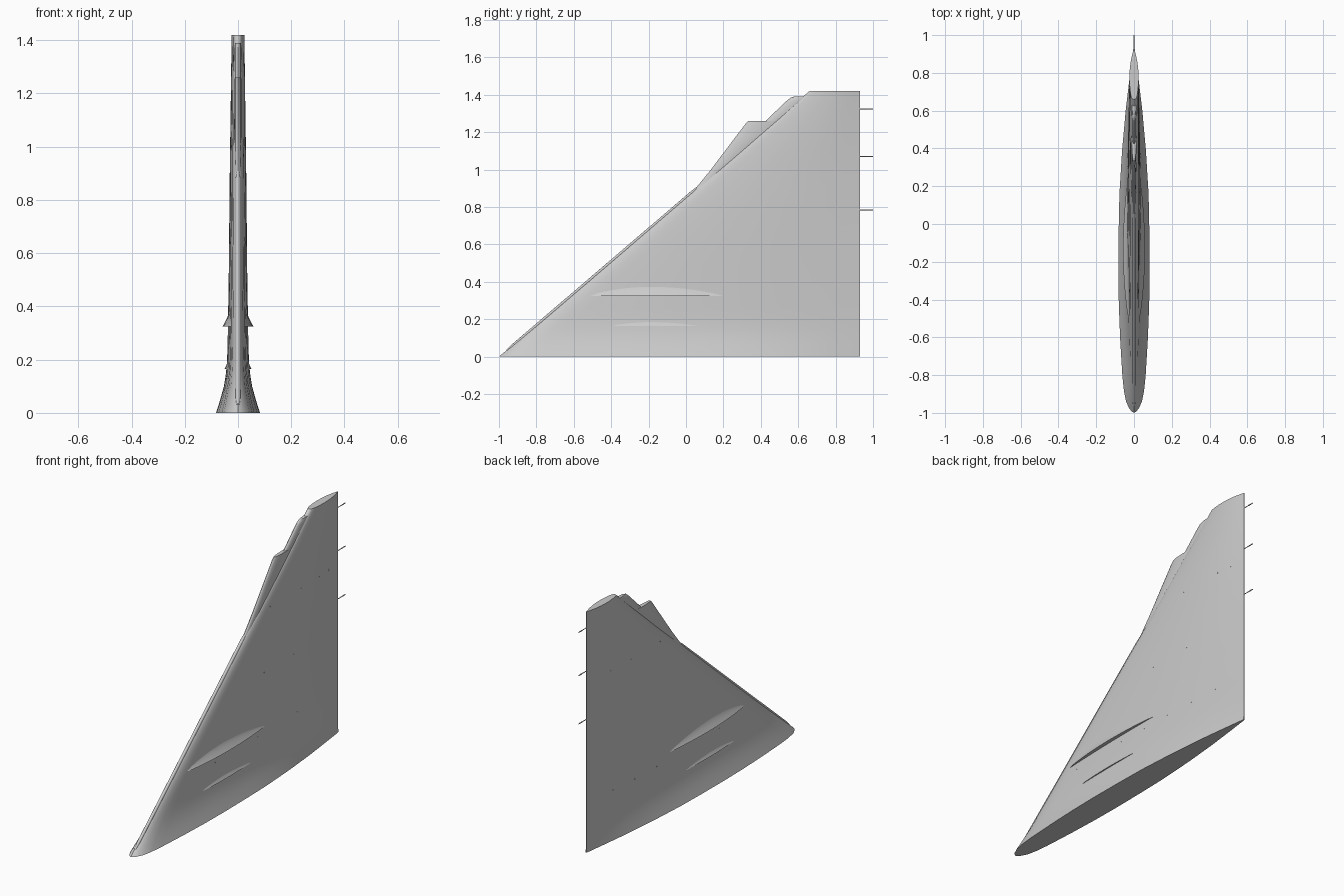
import bpy, bmesh, math
from mathutils import Vector

if "Cube" in bpy.data.objects:
    bpy.data.objects.remove(bpy.data.objects["Cube"])

TE = 0.93
# half thickness along the chord (fraction of maximum), and maximum by height
CHORD = [(0, 0), (0.004, .15), (0.012, .30), (0.03, .50), (0.06, .64), (0.1, .74), (0.2, .88),
         (0.3, .97), (0.39, 1), (0.5, .98), (0.6, .93), (0.72, .76), (0.83, .53), (0.92, .28), (1, .04)]
THICK = [(0, .083), (.03, .073), (.06, .064), (.1, .053), (.15, .045), (.2, .041), (.26, .039),
         (.5, .035), (.9, .031), (1.26, .026), (1.42, .024)]


def interp(table, v):
    for (a, p), (b, q) in zip(table, table[1:]):
        if v <= b:
            return p + (q - p) * max(0, v - a) / (b - a)
    return table[-1][1]


def lead(z):
    return -1 + z * 1.66 / 1.42


def surf(y, z):
    return interp(THICK, z) * interp(CHORD, (y - lead(z)) / (TE - lead(z)))


def make(name, rings, smooth=35):
    """Skin a list of closed rings, cap both ends."""
    bm = bmesh.new()
    vs = [[bm.verts.new(p) for p in r] for r in rings]
    n = len(rings[0])
    for a, b in zip(vs, vs[1:]):
        for i in range(n):
            j = (i + 1) % n
            bm.faces.new((a[i], a[j], b[j], b[i]))
    bm.faces.new(vs[0])
    bm.faces.new(vs[-1])
    bmesh.ops.remove_doubles(bm, verts=bm.verts, dist=1e-5)
    bmesh.ops.recalc_face_normals(bm, faces=bm.faces)
    me = bpy.data.meshes.new(name)
    bm.to_mesh(me)
    bm.free()
    ob = bpy.data.objects.new(name, me)
    bpy.context.collection.objects.link(ob)
    bpy.context.view_layer.objects.active = ob
    ob.select_set(True)
    bpy.ops.object.shade_smooth_by_angle(angle=math.radians(smooth))
    ob.select_set(False)
    return ob


def section(z, y0, y1, half, table):
    right = [(half * t, y0 + u * (y1 - y0), z) for u, t in table]
    left = [(-x, y, z) for x, y, z in right[:0:-1]]
    return right + left


def tube(name, path, sides=8):
    """Round bar through (point, radius) pairs."""
    d = (Vector(path[-1][0]) - Vector(path[0][0])).normalized()
    u = Vector((1, 0, 0))
    w = d.cross(u)
    rings = []
    for p, r in path:
        rings.append([Vector(p) + r * (math.cos(a) * u + math.sin(a) * w)
                      for a in (2 * math.pi * k / sides for k in range(sides))])
    return make(name, rings, 50)


# main fin with flared root
make("fin", [section(z, lead(z), TE, t, CHORD) for z, t in THICK])

# rounded leading-edge strip
tube("leading_edge_strip", [((0, lead(z) + .006, z), r) for z, r in
                            ((.03, .006), (.06, .009), (.5, .009), (.88, .009), (.92, .005))], 12)

# stepped fairings ahead of the upper leading edge
NOSE = [(0, 0), (.03, .35), (.1, .6), (.25, .85), (.5, 1), (.8, .95), (1, .7)]
for name, steps in (
        ("lower_edge_fairing", ((.88, .035, .009), (1.0, .133, .012), (1.13, .231, .013), (1.245, .318, .013), (1.26, .334, .012))),
        ("upper_edge_fairing", ((1.1, .29, .008), (1.26, .425, .012), (1.365, .535, .013), (1.385, .56, .012), (1.39, .575, .011)))):
    make(name, [section(z, y, lead(z) + .04, h, NOSE) for z, y, h in steps])


# flat-bottomed blisters on both sides
def blister(name, y0, y1, z0, height, depth, side, n=20):
    rings = []
    for i in range(n + 1):
        u = i / n
        s = max(math.sin(math.pi * u ** .9), 0) ** .75 + .01
        y = y0 + u * (y1 - y0)
        ring = [(side * .008, y, z0)]
        for k in range(7):
            a = k / 6
            z = z0 + height * s * a
            ring.append((side * (surf(y, z) + depth * s * (1 - a) ** 1.3 - .0005 * a), y, z))
        ring.append((side * .008, y, z0 + height * s))
        rings.append(ring)
    make(name, rings)


for side, tag in ((1, "right"), (-1, "left")):
    blister("large_blister_" + tag, -.51, .2, .325, .05, .021, side)
    blister("small_blister_" + tag, -.39, .06, .165, .022, .007, side)
    # rows of small fasteners
    rows = ((.285, (-.45, -.26, -.065, .13, .32, .515, .705)),
            (.64, (-.09, .2, .48, .765)), (1.0, (.27, .455, .55, .73, .83)))
    for z, ys in rows:
        for y in ys:
            x = surf(y, z)
            rings = [[(side * (x + o), y + .004 * math.cos(a), z + .004 * math.sin(a))
                      for a in (k * math.pi / 4 for k in range(8))] for o in (-.002, .0008)]
            make("fastener_" + tag, rings)

# static discharge wicks on the trailing edge
for z in (.785, 1.07, 1.325):
    tube("static_wick", [((0, .91, z), .0022), ((0, .965, z), .0022),
                         ((0, .968, z), .0032), ((0, 1.0, z), .0028)])
